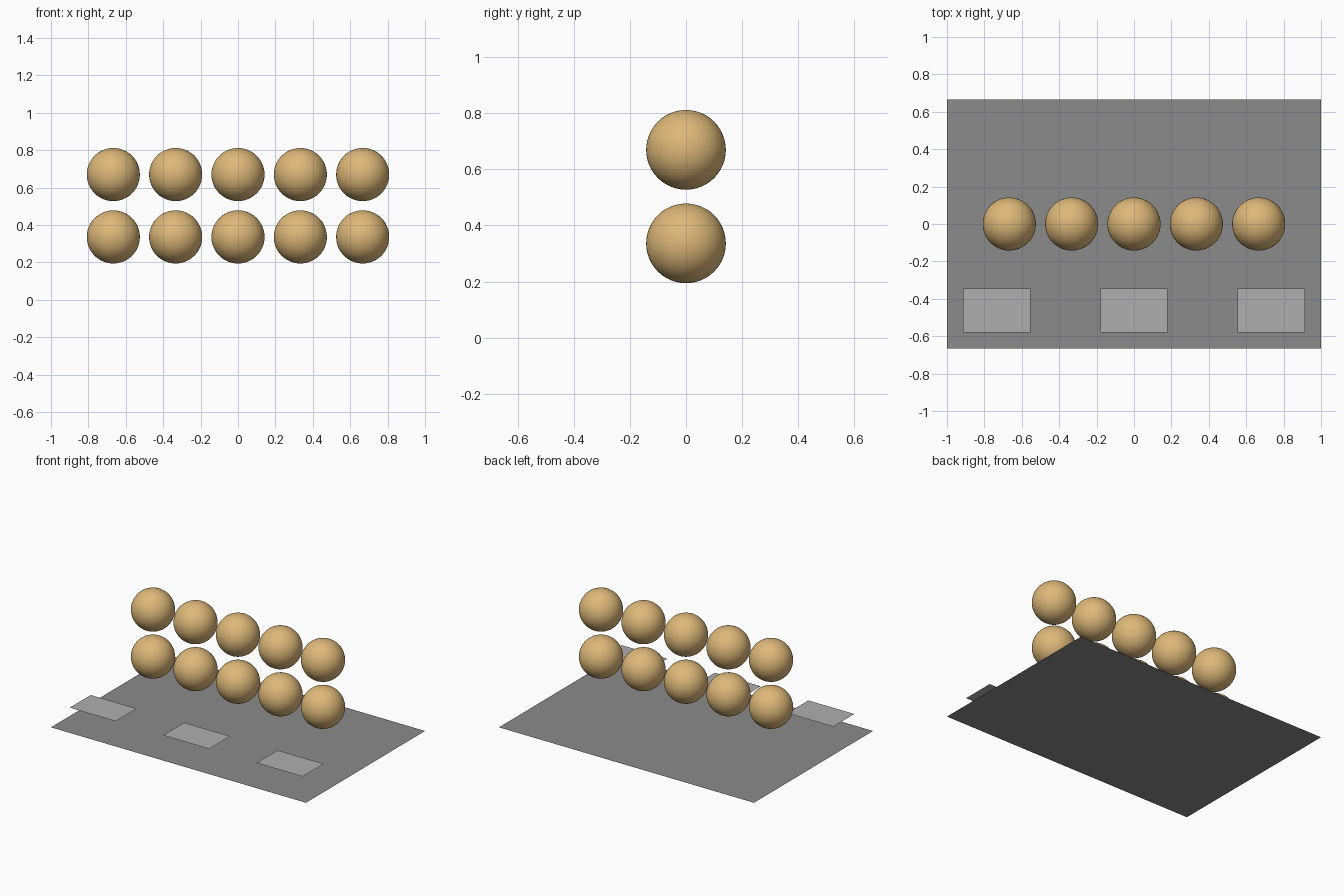
import bpy

if "Cube" in bpy.data.objects:
    bpy.data.objects.remove(bpy.data.objects["Cube"])


def material(name, color):
    m = bpy.data.materials.new(name)
    m.diffuse_color = (*color, 1)
    m.use_nodes = True
    m.node_tree.nodes["Principled BSDF"].inputs["Base Color"].default_value = m.diffuse_color
    return m


tan = material("tan", (0.73, 0.48, 0.19))
dark_grey = material("dark_grey", (0.26, 0.26, 0.26))
light_grey = material("light_grey", (0.43, 0.43, 0.43))


def panel(name, width, depth, location, mat):
    bpy.ops.mesh.primitive_plane_add(size=1, location=location)
    ob = bpy.context.object
    ob.name = name
    ob.scale = (width, depth, 1)
    bpy.ops.object.transform_apply(location=False, rotation=False, scale=True)
    ob.data.materials.append(mat)


# Floor sheet
panel("floor", 2, 1.333, (0, 0, 0), dark_grey)

# Three small panels hovering along the front edge
for i in range(3):
    panel(f"front_panel_{i + 1}", 0.36, 0.235, ((i - 1) * 0.733, -0.463, 0.13), light_grey)

# Two rows of five balls
for row in range(2):
    for col in range(5):
        bpy.ops.mesh.primitive_uv_sphere_add(
            segments=48, ring_count=24, radius=0.142,
            location=((col - 2) / 3, 0, 0.336 + row / 3))
        ball = bpy.context.object
        ball.name = f"ball_row{row + 1}_{col + 1}"
        ball.data.materials.append(tan)
        bpy.ops.object.shade_smooth()
